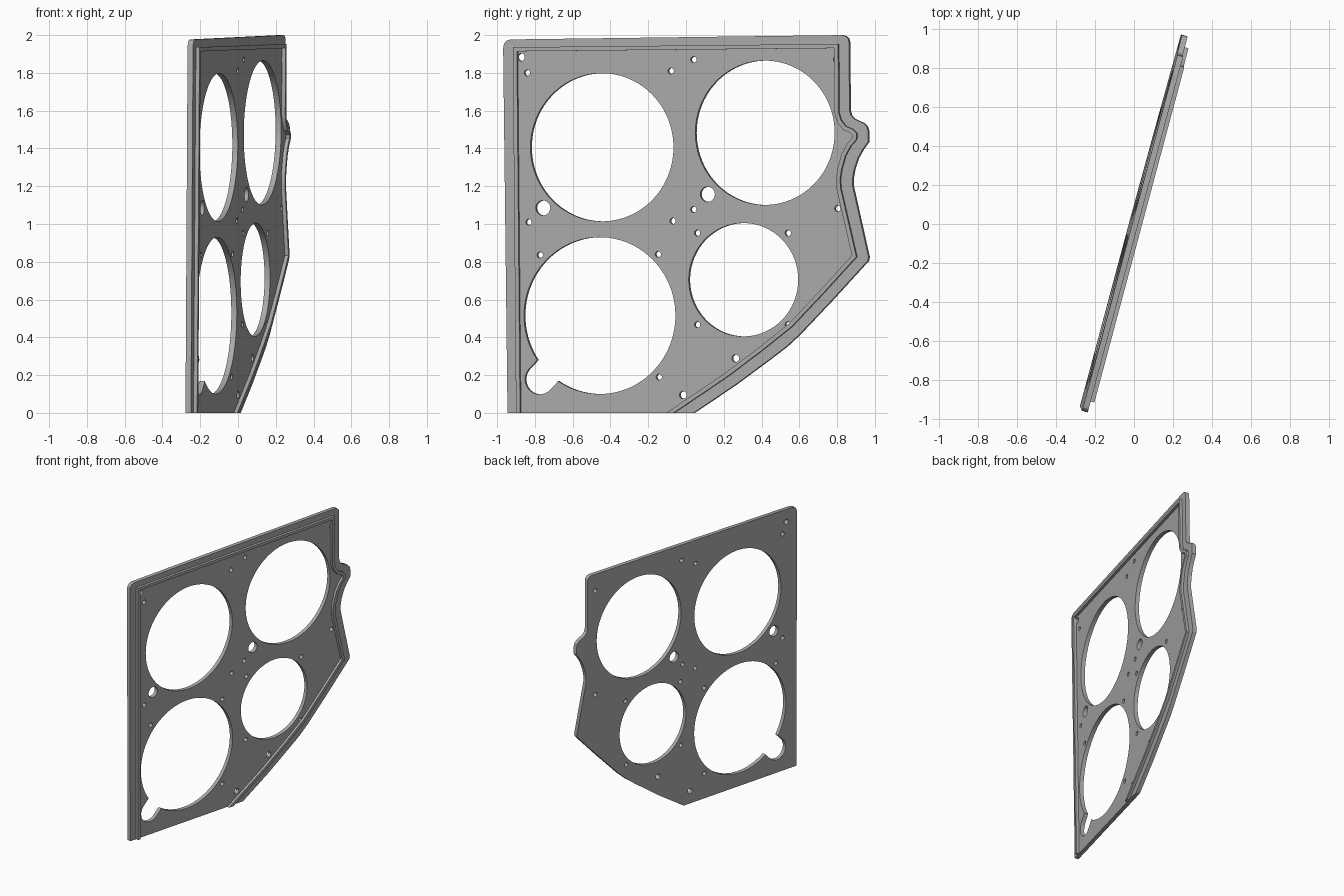
import bpy, bmesh, math
from mathutils import Matrix, Vector

if "Cube" in bpy.data.objects:
    bpy.data.objects.remove(bpy.data.objects["Cube"])

ANG = math.radians(15)
S, C = math.sin(ANG), math.cos(ANG)
RIM = 0.03       # plate thickness
RIDGE = 0.05     # height of the ridge top above the plate back

grey = bpy.data.materials.new("grey")
grey.diffuse_color = (0.4, 0.4, 0.4, 1)
grey.use_nodes = True
grey.node_tree.nodes["Principled BSDF"].inputs["Base Color"].default_value = grey.diffuse_color

# Upright plane turned 15 degrees about the vertical, leaning very slightly
PLACE = Matrix(((S, 0.009, C, 0.004), (C, 0, -S, 0), (0, 1, 0, 0), (0, 0, 0, 1)))


def local(points):
    return [Vector((y / C, z)) for y, z in points]


def arc(c, r, a0, a1, n):
    return [Vector((c[0] + r * math.cos(a0 + (a1 - a0) * i / n),
                    c[1] + r * math.sin(a0 + (a1 - a0) * i / n))) for i in range(n + 1)]


def slab(name, loops, h0, h1):
    """Fill closed loops (outline plus holes) and extrude from h0 to h1."""
    cu = bpy.data.curves.new(name + "_profile", 'CURVE')
    cu.dimensions, cu.fill_mode, cu.extrude = '2D', 'BOTH', (h1 - h0) / 2
    for loop in loops:
        sp = cu.splines.new('POLY')
        sp.points.add(len(loop) - 1)
        for p, v in zip(sp.points, loop):
            p.co = (v[0], v[1], 0, 1)
        sp.use_cyclic_u = True
    tmp = bpy.data.objects.new(name + "_profile", cu)
    bpy.context.collection.objects.link(tmp)
    dg = bpy.context.evaluated_depsgraph_get()
    me = bpy.data.meshes.new_from_object(tmp.evaluated_get(dg))
    bpy.data.objects.remove(tmp)
    bm = bmesh.new()
    bm.from_mesh(me)
    bmesh.ops.remove_doubles(bm, verts=bm.verts, dist=1e-5)
    bm.transform(PLACE @ Matrix.Translation((0, 0, (h0 + h1) / 2 - RIM)))
    bmesh.ops.recalc_face_normals(bm, faces=bm.faces)
    bm.to_mesh(me)
    bm.free()
    me.materials.clear()
    me.materials.append(grey)
    ob = bpy.data.objects.new(name, me)
    bpy.context.collection.objects.link(ob)
    bpy.ops.object.select_all(action='DESELECT')
    ob.select_set(True)
    bpy.context.view_layer.objects.active = ob
    bpy.ops.object.shade_smooth_by_angle(angle=math.radians(25))


# Plate outline
outline = local([
    (-0.945, 0), (-0.968, 1.93), (-0.964, 1.954), (-0.951, 1.970), (-0.93, 1.977),
    (0.825, 2.0), (0.844, 1.995), (0.857, 1.983), (0.862, 1.965),
    (0.866, 1.60), (0.873, 1.575), (0.89, 1.557), (0.94, 1.533), (0.957, 1.515), (0.964, 1.49),
    (0.964, 1.435), (0.935, 1.395), (0.91, 1.35), (0.89, 1.29), (0.881, 1.24), (0.882, 1.20),
    (0.966, 0.825), (0.962, 0.805), (0.775, 0.60), (0.60, 0.415), (0.53, 0.35), (0.445, 0.285),
    (0.26, 0.148), (0.04, 0)])

# Large openings, finger holes and screw holes: y, z, radius
holes = [(-0.445, 1.406, 0.392), (0.418, 1.483, 0.382), (0.304, 0.705, 0.30),
         (-0.757, 1.085, 0.04), (0.114, 1.157, 0.04),
         (-0.873, 1.883, 0.02), (0.262, 0.289, 0.02), (-0.016, 0.095, 0.02)]
holes += [(y, z, 0.016) for y, z in [
    (-0.841, 1.80), (-0.08, 1.81), (0.04, 1.87), (0.795, 1.872), (-0.833, 1.01), (-0.07, 1.016),
    (0.04, 1.077), (0.802, 1.082), (0.06, 0.952), (0.54, 0.952), (-0.773, 0.836),
    (-0.148, 0.84), (0.06, 0.467), (0.54, 0.467), (-0.143, 0.19)]]
loops = [outline]
for y, z, r in holes:
    n = 96 if r > 0.1 else 20
    loops.append(arc((y / C, z), r, 0, 2 * math.pi, n)[:-1])

# Keyhole opening: large circle joined to a round-ended slot
big, lobe = local([(-0.457, 0.515), (-0.775, 0.178)])
r, s = 0.415, 0.08
d = lobe - big
a = math.atan2(d.y, d.x)
half = math.asin(s / r)
loops.append(arc(big, r, a + half, a + 2 * math.pi - half, 90)
             + arc(lobe, s, a - math.pi / 2, a + math.pi / 2, 20))

slab("plate", loops, 0, RIM)

# Thin raised ridge following the border, open along the bottom
path = local([
    (-0.884, 0), (-0.901, 1.925), (0.80, 1.942), (0.803, 1.585), (0.815, 1.545), (0.845, 1.507),
    (0.88, 1.493), (0.897, 1.475), (0.896, 1.452), (0.868, 1.42), (0.838, 1.365),
    (0.817, 1.29), (0.81, 1.24), (0.812, 1.19), (0.895, 0.83),
    (0.725, 0.643), (0.555, 0.463), (0.405, 0.343), (0.22, 0.203), (-0.08, 0)])


def offset(pts, w):
    out = []
    for i, p in enumerate(pts):
        d0 = (p - pts[i - 1]).normalized() if i else None
        d1 = (pts[i + 1] - p).normalized() if i + 1 < len(pts) else None
        d0, d1 = d0 or d1, d1 or d0
        n0, n1 = Vector((-d0.y, d0.x)), Vector((-d1.y, d1.x))
        m = (n0 + n1).normalized()
        q = p + m * (w / max(m.dot(n0), 0.4))
        if i in (0, len(pts) - 1):      # trim the ends level with the bottom
            q = q - d0 * (q.y / d0.y)
        out.append(q)
    return out


slab("border_ridge", [offset(path, 0.011) + offset(path, -0.011)[::-1]], RIM - 0.002, RIDGE)
